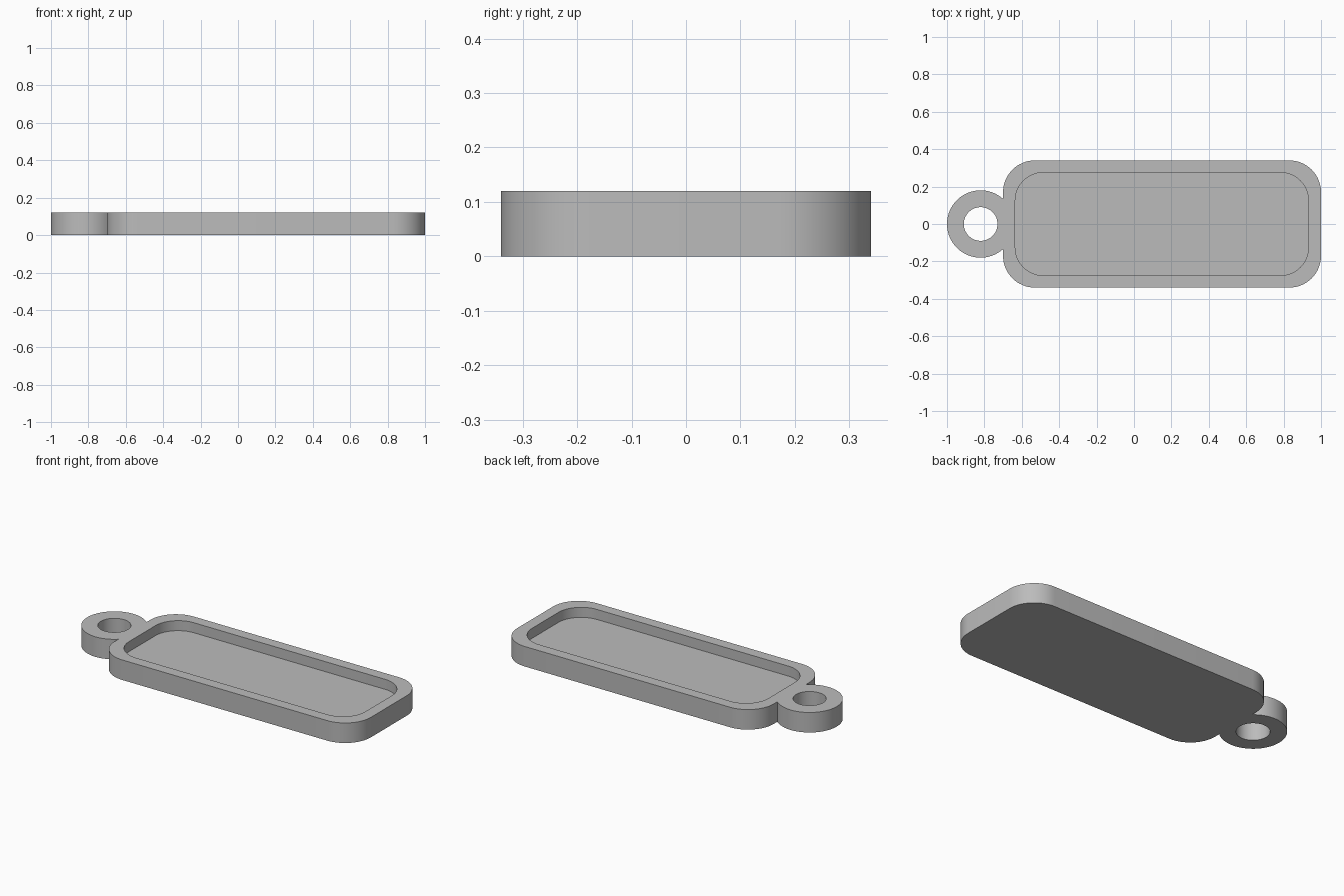
import bpy, bmesh
from math import pi, cos, sin, asin

cube = bpy.data.objects.get("Cube")
if cube:
    bpy.data.objects.remove(cube)

HEIGHT, FLOOR = 0.12, 0.06
RING_X, RING_R, HOLE_R = -0.82, 0.18, 0.09
LEFT, RIGHT, HALF = -0.70, 1.0, 0.34


def arc(cx, cy, r, start, end, steps):
    """Points along an arc, both ends included."""
    return [(cx + r * cos(start + (end - start) * i / steps),
             cy + r * sin(start + (end - start) * i / steps))
            for i in range(steps + 1)]


def rounded_rect(x0, x1, half, r, steps=16):
    """Counter-clockwise outline that starts and ends on the left side."""
    corners = [(x0 + r, r - half), (x1 - r, r - half),
               (x1 - r, half - r), (x0 + r, half - r)]
    points = []
    for i, (cx, cy) in enumerate(corners):
        start = pi + i * pi / 2
        points += arc(cx, cy, r, start, start + pi / 2, steps)
    return points


# Profiles: plate joined with the ring, recessed pocket, ring hole
plate = rounded_rect(LEFT, RIGHT, HALF, 0.17)
half_gap = (RING_R ** 2 - (LEFT - RING_X) ** 2) ** 0.5
gap_angle = asin(half_gap / RING_R)
outline = plate + arc(RING_X, 0, RING_R, gap_angle, 2 * pi - gap_angle, 56)
pocket = rounded_rect(-0.635, 0.933, 0.275, 0.15)
hole = arc(RING_X, 0, HOLE_R, 0, 2 * pi, 64)[:-1]

bm = bmesh.new()


def loop(points, z):
    return [bm.verts.new((x, y, z)) for x, y in points]


def loop_edges(verts):
    pairs = zip(verts, verts[1:] + verts[:1])
    return [bm.edges.get(p) or bm.edges.new(p) for p in pairs]


def wall(lower, upper):
    for i in range(len(lower)):
        j = (i + 1) % len(lower)
        bm.faces.new((lower[i], lower[j], upper[j], upper[i]))


def cap(*loops):
    edges = [e for verts in loops for e in loop_edges(verts)]
    bmesh.ops.triangle_fill(bm, edges=edges, use_beauty=True)


outer_low, outer_top = loop(outline, 0), loop(outline, HEIGHT)
hole_low, hole_top = loop(hole, 0), loop(hole, HEIGHT)
pocket_low, pocket_top = loop(pocket, FLOOR), loop(pocket, HEIGHT)

# Rim, underside and pocket floor, then the upright walls
cap(outer_top, pocket_top, hole_top)
cap(outer_low, hole_low)
bm.faces.new(pocket_low)
wall(outer_low, outer_top)
wall(hole_low, hole_top)
wall(pocket_low, pocket_top)
bmesh.ops.recalc_face_normals(bm, faces=bm.faces)

mesh = bpy.data.meshes.new("tag_tray")
bm.to_mesh(mesh)
bm.free()
tray = bpy.data.objects.new("tag_tray", mesh)
bpy.context.collection.objects.link(tray)

# Single grey colour
grey = bpy.data.materials.new("grey")
grey.use_nodes = True
grey.diffuse_color = (0.5, 0.5, 0.5, 1)
grey.node_tree.nodes["Principled BSDF"].inputs["Base Color"].default_value = (0.5, 0.5, 0.5, 1)
mesh.materials.append(grey)

# Smooth curved walls with crisp rims
bpy.ops.object.select_all(action="DESELECT")
tray.select_set(True)
bpy.context.view_layer.objects.active = tray
bpy.ops.object.shade_smooth_by_angle(angle=pi / 6)
